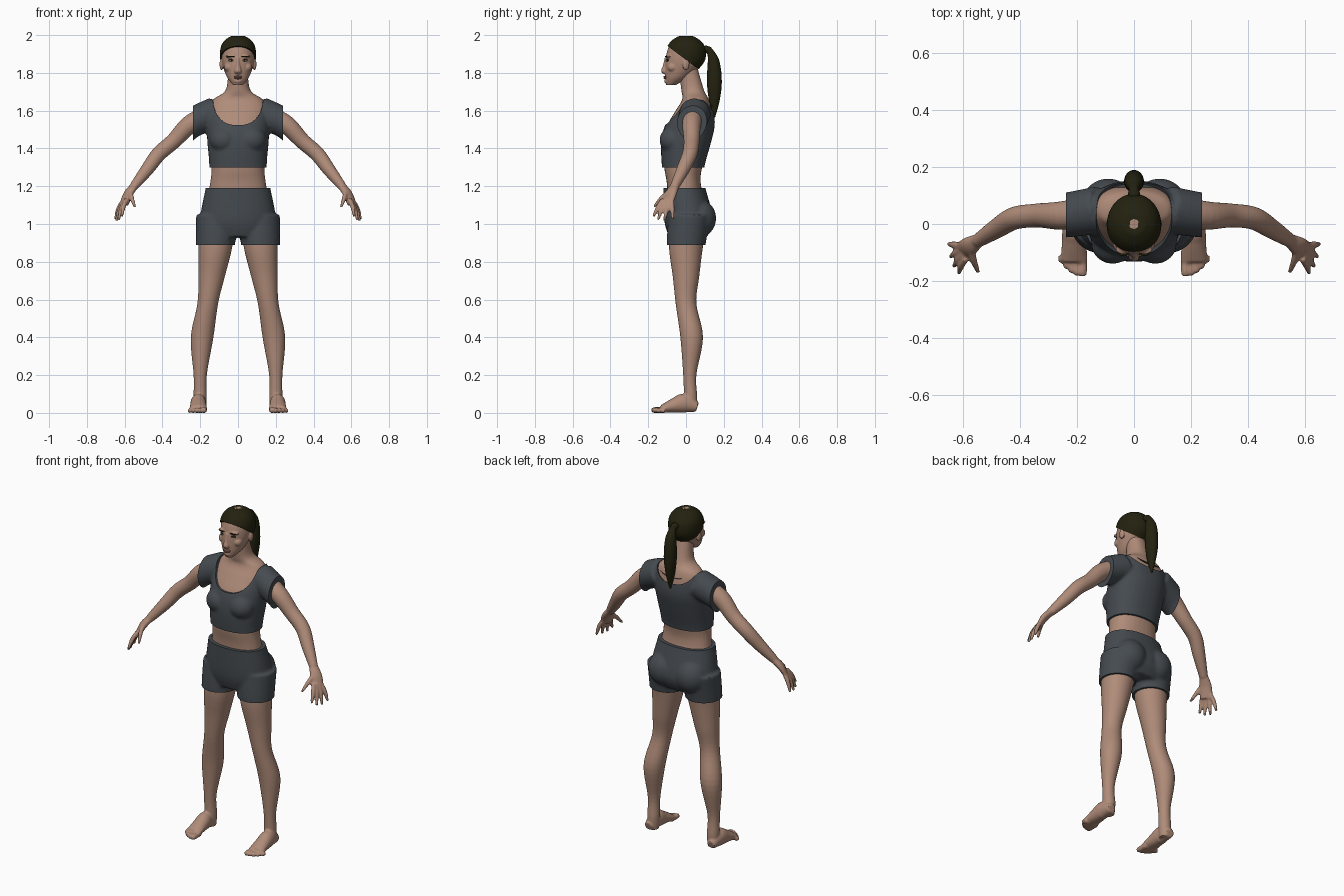
import bpy, bmesh, math
from mathutils import Vector, Matrix

if "Cube" in bpy.data.objects:
    bpy.data.objects.remove(bpy.data.objects["Cube"], do_unlink=True)


def material(name, *rgb):
    mat = bpy.data.materials.new(name)
    mat.use_nodes = True
    mat.diffuse_color = (*rgb, 1)
    shader = next(node for node in mat.node_tree.nodes if node.type == 'BSDF_PRINCIPLED')
    shader.inputs["Base Color"].default_value = (*rgb, 1)
    return mat


skin = material("skin", .43, .26, .19)
cloth = material("grey_cloth", .06, .07, .08)
hair = material("dark_hair", .017, .016, .005)
lip = material("lip", .3, .14, .11)
white = material("eye_white", .5, .45, .42)
iris = material("iris", .03, .02, .01)


def spline(rows, steps=6):
    """Catmull-Rom through rows of (x, y, z, radius_u, radius_v)."""
    last = len(rows) - 1
    result = []
    for i in range(last):
        before, start, end, after = (rows[min(max(i + k, 0), last)] for k in (-1, 0, 1, 2))
        for k in range(steps):
            t = k / steps
            result.append([b + (c - a) * t / 2 + (a - 2.5 * b + 2 * c - d / 2) * t ** 2
                           + (1.5 * (b - c) + (d - a) / 2) * t ** 3
                           for a, b, c, d in zip(before, start, end, after)])
    return result + [list(rows[last])]


def loft(bm, rows, level=False, power=1, sides=32):
    """Skin elliptical rings; level rings are horizontal, others follow the path."""
    rows = spline(rows)
    rings = []
    for i, (x, y, z, radius_u, radius_v) in enumerate(rows):
        u, v = Vector((1, 0, 0)), Vector((0, 1, 0))
        if not level:
            behind, ahead = rows[max(i - 1, 0)], rows[min(i + 1, len(rows) - 1)]
            along = (Vector(ahead[:3]) - Vector(behind[:3])).normalized()
            u = along.cross(Vector((0, 0, 1))).normalized()
            v = u.cross(along)
        ring = []
        for k in range(sides):
            angle = math.tau * k / sides
            c, s = (math.copysign(abs(f) ** power, f) for f in (math.cos(angle), math.sin(angle)))
            ring.append(bm.verts.new(Vector((x, y, z)) + u * c * radius_u + v * s * radius_v))
        rings.append(ring)
    for lower, upper in zip(rings, rings[1:]):
        for k in range(sides):
            n = (k + 1) % sides
            bm.faces.new((lower[k], lower[n], upper[n], upper[k]))
    bm.faces.new(rings[0])
    bm.faces.new(rings[-1])


def column(bm, rows, grow=0, power=1):
    """Central form from rows of (z, y, half width, half depth)."""
    loft(bm, [(0, y, z, w + grow, d + grow) for z, y, w, d in rows], level=True, power=power)


def pair(bm, rows, level=False):
    for side in (1, -1):
        loft(bm, [(x * side, *rest) for x, *rest in rows], level)


def limbs(bm, rows, grow=0, level=False):
    """Mirrored round limbs from rows of (x, y, z, radius)."""
    pair(bm, [(x, y, z, r + grow, r + grow) for x, y, z, r in rows], level)


def ball(bm, centre, radii):
    """Ellipsoid, mirrored when it is off the centre plane."""
    for x in {centre[0], -centre[0]}:
        place = Matrix.Translation((x, *centre[1:])) @ Matrix.Diagonal((*radii, 1))
        bmesh.ops.create_uvsphere(bm, u_segments=24, v_segments=16, radius=1, matrix=place)


def build(name, bm, mat, voxel=0, smooth=3, cutter=None, cuts=()):
    """Blend overlapping forms into one surface, then trim its hems."""
    bmesh.ops.recalc_face_normals(bm, faces=bm.faces[:])
    mesh = bpy.data.meshes.new(name)
    bm.to_mesh(mesh)
    bm.free()
    part = bpy.data.objects.new(name, mesh)
    bpy.context.scene.collection.objects.link(part)
    if voxel:
        blend = part.modifiers.new("blend", 'REMESH')
        blend.mode, blend.voxel_size = 'VOXEL', voxel
        soften = part.modifiers.new("soften", 'SMOOTH')
        soften.factor, soften.iterations = .5, smooth
        if cutter:
            opening = part.modifiers.new("opening", 'BOOLEAN')
            opening.operation, opening.object, opening.solver = 'DIFFERENCE', cutter, 'EXACT'
        graph = bpy.context.evaluated_depsgraph_get()
        graph.update()
        mesh = bpy.data.meshes.new_from_object(part.evaluated_get(graph))
        part.modifiers.clear()
        part.data = mesh
    if cuts:
        bm = bmesh.new()
        bm.from_mesh(mesh)
        for point, outward in cuts:
            everything = bm.verts[:] + bm.edges[:] + bm.faces[:]
            bmesh.ops.bisect_plane(bm, geom=everything, plane_co=point, plane_no=outward, clear_outer=True)
            bmesh.ops.holes_fill(bm, edges=[edge for edge in bm.edges if edge.is_boundary], sides=0)
        bm.to_mesh(mesh)
        bm.free()
    mesh.materials.clear()
    mesh.materials.append(mat)
    for other in bpy.context.view_layer.objects:
        other.select_set(other == part)
    bpy.context.view_layer.objects.active = part
    bpy.ops.object.shade_smooth_by_angle(angle=math.radians(40))
    return part


def feature(name, mat, *balls):
    bm = bmesh.new()
    for centre, radii in balls:
        ball(bm, centre, radii)
    build(name, bm, mat)


# Shared forms: clothes are grown from the same rows as the body
torso = [(.93, .01, .14, .08), (1.02, .015, .18, .11), (1.2, -.01, .15, .09), (1.3, -.015, .14, .1),
         (1.43, 0, .15, .12), (1.52, .02, .155, .12), (1.6, .04, .155, .095), (1.66, .05, .13, .07),
         (1.71, .035, .065, .06), (1.83, .01, .05, .05)]
leg = [(.11, .02, 1.05, .1), (.12, 0, .88, .09), (.14, 0, .72, .07), (.16, 0, .58, .055),
       (.19, .03, .4, .06), (.2, .02, .2, .035), (.2, .025, .08, .035), (.2, .025, .01, .03)]
arm = [(.12, .05, 1.59, .055), (.25, .03, 1.53, .05), (.34, .03, 1.44, .042), (.42, .02, 1.37, .04),
       (.48, -.015, 1.29, .035), (.55, -.06, 1.2, .024)]
skull = [(1.735, -.08, .025, .025), (1.78, -.045, .06, .065), (1.86, -.01, .085, .1),
         (1.93, 0, .085, .095), (1.97, 0, .065, .07), (1.995, 0, .03, .03)]

# Body, legs and arms
bm = bmesh.new()
column(bm, torso, power=.9)
limbs(bm, leg, level=True)
limbs(bm, arm)

# Feet, with toes shortening outward
foot = [(.06, .03, .025, .025), (-.01, .05, .04, .05), (-.06, .04, .043, .04), (-.13, .02, .047, .02)]
pair(bm, [(.21, *row) for row in foot])
for i in range(5):
    x, r = .18 + i * .019, .015 - i * .001
    tip = -.184 + i * i * .003
    limbs(bm, [(x, -.11, r, r), (x, tip + r, r, r), (x, tip, r, r * .6)])

# Hands: flat palms, fingers fanned from index to little, and thumbs
pair(bm, [(.55, -.06, 1.2, .025, .02), (.58, -.08, 1.16, .035, .02), (.605, -.1, 1.1, .035, .012)])
digits = [(Vector((.57, -.09, 1.17)), Vector((.546, -.17, 1.09)))]
for i in range(4):
    f = i / 3
    arch = Vector((.006, -.012, -.015)) * math.sin(math.pi * f)
    digits.append((Vector((.59, -.12, 1.13)).lerp(Vector((.61, -.075, 1.12)), f),
                   Vector((.615, -.173, 1.04)).lerp(Vector((.65, -.07, 1.025)), f) + arch))
for knuckle, tip in digits:
    bend = knuckle.lerp(tip, .5) + Vector((.004, 0, .006))
    limbs(bm, [(*knuckle, .012), (*bend, .012), (*tip, .007)])
build("body", bm, skin, .006)

# Head with nose, brow, cheeks, chin and ears
bm = bmesh.new()
column(bm, skull)
column(bm, [(1.88, -.104, .009, .009), (1.84, -.11, .011, .012), (1.81, -.115, .019, .017),
            (1.795, -.108, .014, .012)])
ball(bm, (.035, -.09, 1.887), (.03, .017, .009))
ball(bm, (.048, -.07, 1.83), (.026, .028, .025))
ball(bm, (0, -.1, 1.757), (.022, .015, .014))
ball(bm, (.087, 0, 1.845), (.011, .018, .03))
build("head", bm, skin, .004)

# Face details
feature("lashes", hair, ((.034, -.096, 1.867), (.017, .009, .007)))
feature("eyes", white, ((.034, -.098, 1.865), (.014, .009, .005)))
feature("irises", iris, ((.034, -.102, 1.865), (.005, .007, .005)))
feature("eyebrows", hair, ((.037, -.1, 1.887), (.021, .012, .004)))
feature("lips", lip, ((0, -.109, 1.78), (.025, .01, .005)), ((0, -.109, 1.772), (.02, .01, .006)))

# Swept-back hair and ponytail
bm = bmesh.new()
column(bm, skull[1:], grow=.008)
build("hair_cap", bm, hair, .006, cuts=[((0, -.095, 1.94), (0, -3, -4))])
bm = bmesh.new()
ball(bm, (0, .105, 1.925), (.022, .026, .02))
column(bm, [(1.94, .12, .01, .01), (1.87, .145, .03, .03), (1.76, .15, .035, .04),
            (1.66, .15, .025, .03), (1.56, .15, .005, .005)])
build("ponytail", bm, hair, .006)

# Cropped top: neckline lower in front than behind, short sleeves
bm = bmesh.new()
loft(bm, [(0, y, z, .135, drop) for y, z, drop in
          [(-.3, 1.7, .17), (0, 1.7, .17), (.1, 1.76, .14), (.3, 1.76, .14)]], power=.8, sides=64)
neckline = build("neckline_cutter", bm, cloth)
neckline.hide_render = True
bm = bmesh.new()
column(bm, torso[2:8], grow=.012, power=.9)
ball(bm, (.075, -.07, 1.445), (.075, .07, .07))
limbs(bm, arm[:3], grow=.028)
build("crop_top", bm, cloth, .008, 6, neckline,
      [((0, 0, 1.3), (0, 0, -1)), ((.238, 0, 0), (1, 0, 0)), ((-.238, 0, 0), (-1, 0, 0))])
bpy.data.objects.remove(neckline, do_unlink=True)

# Shorts
bm = bmesh.new()
column(bm, torso[:3] + [(1.23, -.01, .15, .09)], grow=.02, power=.9)
limbs(bm, leg[:3], grow=.012, level=True)
ball(bm, (.09, .07, 1.03), (.095, .09, .1))
build("shorts", bm, cloth, .008, 6, cuts=[((0, 0, 1.19), (0, 0, 1)), ((0, 0, .89), (0, 0, -1))])
